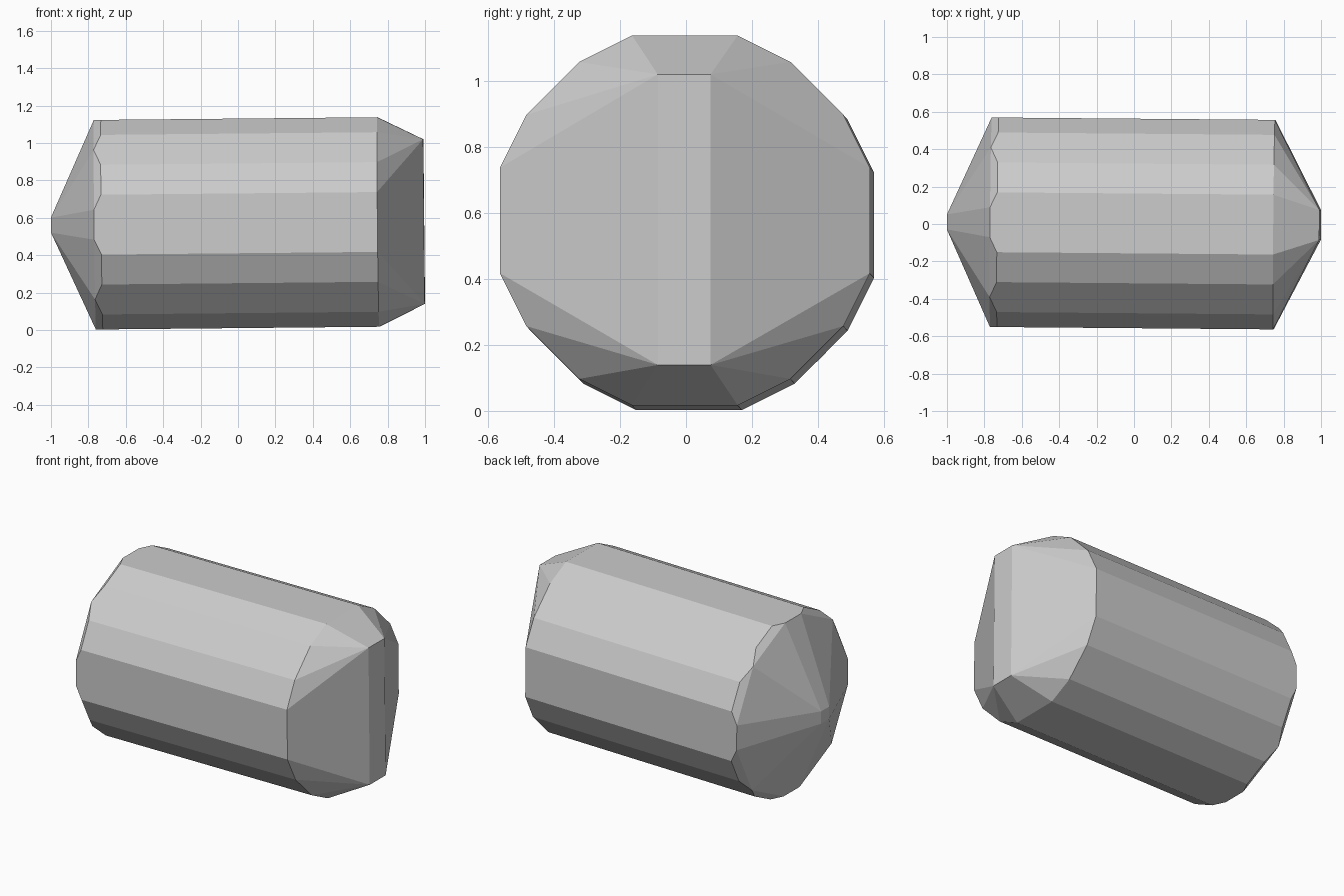
import bpy, bmesh
from mathutils import Matrix, Vector

if "Cube" in bpy.data.objects:
    bpy.data.objects.remove(bpy.data.objects["Cube"])


def mirrored(x, points):
    """Ring of points at x, mirrored into all four quadrants."""
    return [Vector((x, sy * y, sz * z)) for y, z in points
            for sy in (1, -1) for sz in (1, -1)]


# Cross-sections: one quadrant each, as (y, z) from the long axis
barrel = [(0.16, 0.56), (0.32, 0.48), (0.48, 0.32), (0.56, 0.16)]
shoulder = [(0.08, 0.56), (0.40, 0.40), (0.56, 0.08)]
tip = [(0.04, 0.04)]
ridge = [(0.08, 0.44)]

points = (mirrored(-1.0, tip) + mirrored(-0.765, shoulder)
          + mirrored(-0.727, barrel) + mirrored(0.75, barrel)
          + mirrored(0.995, ridge))

# Faceted capsule: pointed at one end, chisel-shaped at the other
bm = bmesh.new()
for p in points:
    bm.verts.new(p)
bmesh.ops.convex_hull(bm, input=bm.verts[:])
bmesh.ops.dissolve_limit(bm, angle_limit=0.005, verts=bm.verts[:], edges=bm.edges[:])
bmesh.ops.recalc_face_normals(bm, faces=bm.faces[:])

# Slight lean of the long axis
lean = Matrix.Rotation(-0.0085, 4, 'Z') @ Matrix.Rotation(-0.0097, 4, 'Y')
bm.transform(Matrix.Translation((0, 0.003, 0.57)) @ lean)

mesh = bpy.data.meshes.new("faceted_body")
bm.to_mesh(mesh)
bm.free()

grey = bpy.data.materials.new("light grey")
grey.diffuse_color = (0.6, 0.6, 0.6, 1)
grey.use_nodes = True
grey.node_tree.nodes["Principled BSDF"].inputs["Base Color"].default_value = grey.diffuse_color
mesh.materials.append(grey)
body = bpy.data.objects.new("faceted_body", mesh)
bpy.context.collection.objects.link(body)
